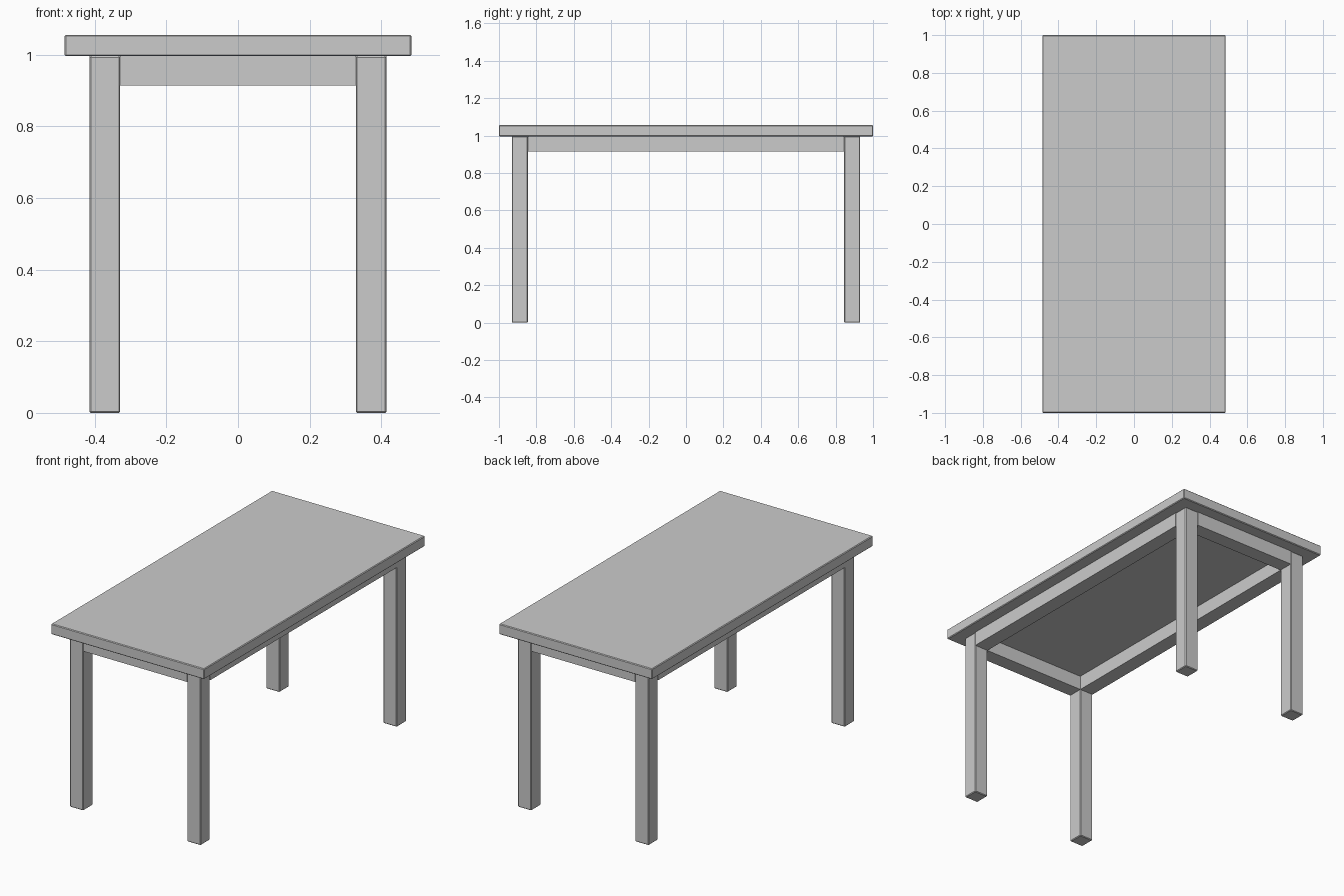
import bpy

if "Cube" in bpy.data.objects:
    bpy.data.objects.remove(bpy.data.objects["Cube"])

BEVEL = 0.004


def box(name, lo, hi, bevel=BEVEL):
    """Axis-aligned box between two corners, with a fine edge chamfer."""
    bpy.ops.mesh.primitive_cube_add(
        size=1, location=[(a + b) / 2 for a, b in zip(lo, hi)])
    ob = bpy.context.object
    ob.name = name
    ob.scale = [b - a for a, b in zip(lo, hi)]
    bpy.ops.object.transform_apply(location=False, rotation=False, scale=True)
    if bevel:
        mod = ob.modifiers.new("edge_chamfer", 'BEVEL')
        mod.width = bevel
        mod.segments = 1
    return ob


# Outer and inner faces of the legs, and the main heights
XO, XI = 0.415, 0.329
YO, YI = 0.931, 0.845
UNDER, TOP, APRON = 0.996, 1.056, 0.914

# Table top
box("table_top", (-0.485, -1, UNDER), (0.485, 1, TOP))

# Four square legs
for sx, side in ((-1, "left"), (1, "right")):
    for sy, end in ((-1, "front"), (1, "back")):
        xs, ys = sorted((sx * XO, sx * XI)), sorted((sy * YO, sy * YI))
        box(f"{end}_{side}_leg", (xs[0], ys[0], 0), (xs[1], ys[1], UNDER))

# Long side aprons, flush with the legs
for s, side in ((-1, "left"), (1, "right")):
    xs = sorted((s * XO, s * XI))
    box(f"{side}_apron", (xs[0], -YI, APRON), (xs[1], YI, UNDER), 0)

# Short end aprons
for s, end in ((-1, "front"), (1, "back")):
    ys = sorted((s * YO, s * YI))
    box(f"{end}_apron", (-XI, ys[0], APRON), (XI, ys[1], UNDER), 0)
